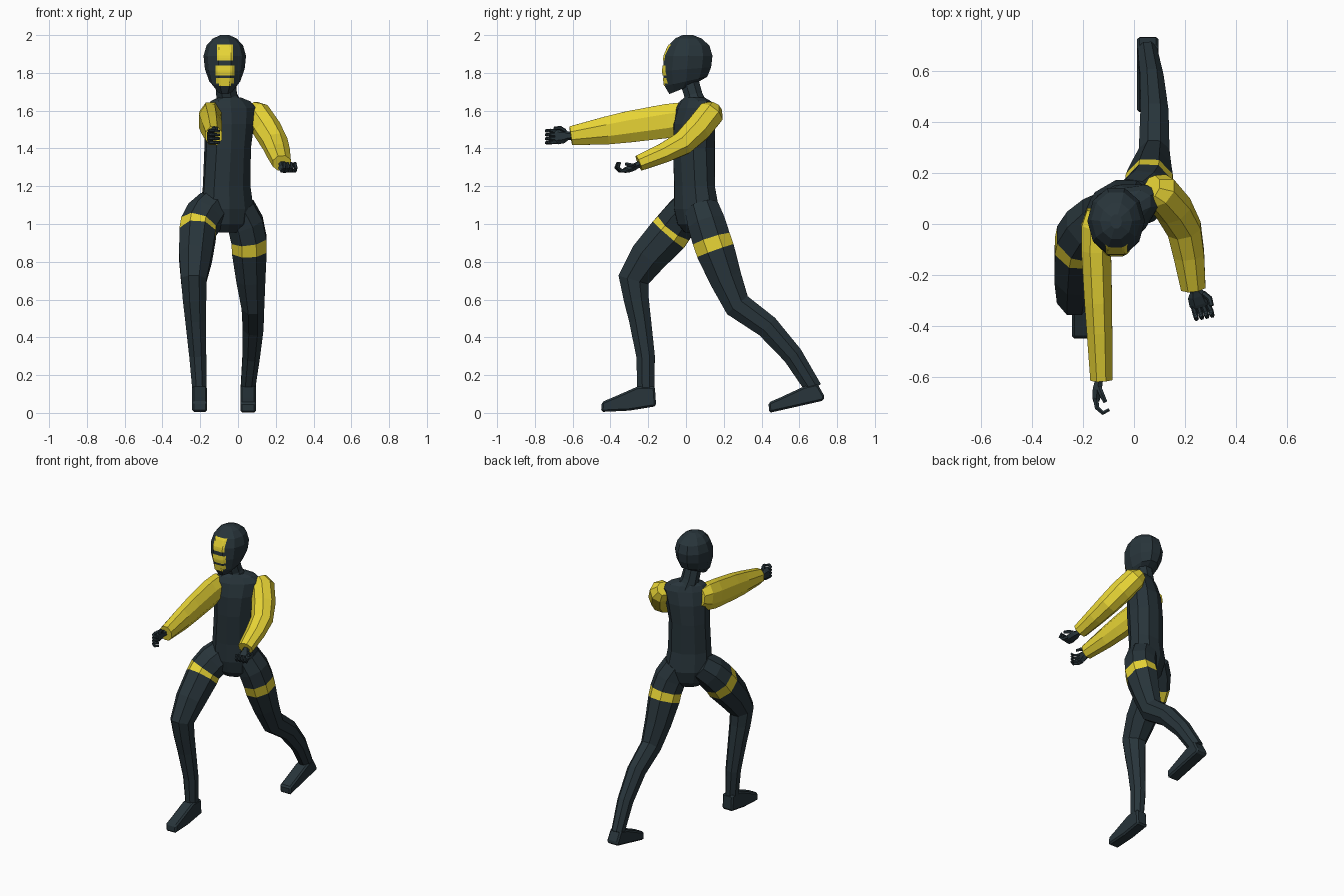
import bpy, bmesh, math
from mathutils import Vector as V
from mathutils.bvhtree import BVHTree

if "Cube" in bpy.data.objects:
    bpy.data.objects.remove(bpy.data.objects["Cube"])


def mat(name, col):
    m = bpy.data.materials.new(name)
    m.diffuse_color = (*col, 1)
    m.use_nodes = True
    m.node_tree.nodes["Principled BSDF"].inputs["Base Color"].default_value = m.diffuse_color
    return m


DARK = mat("dark slate", (0.021, 0.035, 0.043))
YELLOW = mat("bright yellow", (1.0, 0.82, 0.045))


def finish(bm, name, mats):
    bmesh.ops.recalc_face_normals(bm, faces=bm.faces)
    me = bpy.data.meshes.new(name)
    bm.to_mesh(me)
    bm.free()
    for m in mats:
        me.materials.append(m)
    ob = bpy.data.objects.new(name, me)
    bpy.context.collection.objects.link(ob)
    return ob


def loft(name, rings, n, mats, band=None):
    """rings: (centre, u axis, v axis), axes scaled to the half widths"""
    bm = bmesh.new()
    k = 1 / math.cos(math.pi / n)
    loops = []
    for c, u, v in rings:
        ang = [-math.pi / 2 + math.pi / n + 2 * math.pi * i / n for i in range(n)]
        loops.append([bm.verts.new(c + k * (u * math.cos(a) + v * math.sin(a))) for a in ang])
    for s in range(len(loops) - 1):
        a, b = loops[s], loops[s + 1]
        for i in range(n):
            j = (i + 1) % n
            f = bm.faces.new((a[i], a[j], b[j], b[i]))
            if s == band:
                f.material_index = 1
    bm.faces.new(loops[0])
    bm.faces.new(loops[-1])
    return finish(bm, name, mats)


def limb(name, pts, mats, band=None, n=8, side=(1, 0, 0)):
    """pts: x, y, z, half width along side, half width across"""
    ps = [V(p[:3]) for p in pts]
    rings = []
    for i, p in enumerate(pts):
        t = (ps[min(i + 1, len(ps) - 1)] - ps[max(i - 1, 0)]).normalized()
        u = V(side)
        u = (u - t * u.dot(t)).normalized()
        rings.append((ps[i], u * p[3], t.cross(u) * p[4]))
    return loft(name, rings, n, mats, band)


# torso, turned about 30 degrees towards +x
tu = V((math.cos(math.radians(30)), math.sin(math.radians(30)), 0))
tv = V((-tu.y, tu.x, 0))
torso = [(-.06, .05, .955, .07, .05), (-.055, .055, 1.0, .125, .09), (-.058, .055, 1.08, .145, .108),
         (-.06, .045, 1.2, .13, .098), (-.055, .042, 1.4, .123, .105), (-.045, .045, 1.53, .135, .1),
         (-.035, .05, 1.615, .145, .078), (-.04, .05, 1.65, .115, .062), (-.045, .045, 1.67, .06, .05)]
loft("torso", [(V(p[:3]), tu * p[3], tv * p[4]) for p in torso], 10, [DARK])

# neck and head
limb("neck", [(-.045, .055, 1.62, .065, .06), (-.06, .04, 1.68, .055, .048),
              (-.068, .01, 1.78, .052, .05)], [DARK])
head_rings = [(1.715, -.02, .045, .068, .4), (1.755, 0, .078, .113, .22), (1.82, .005, .1, .128, .08),
              (1.89, .012, .107, .128, 0), (1.945, .016, .092, .108, 0),
              (1.982, .012, .06, .07, 0), (2.0, .01, .022, .028, 0)]
head = loft("head", [(V((-.07, cy, z)), V((hx, 0, 0)), V((0, hy, hy * s)))
                     for z, cy, hx, hy, s in head_rings], 10, [DARK])

# face markings: thin plates laid over the front of the head
src = bmesh.new()
src.from_mesh(head.data)
tree = BVHTree.FromBMesh(src)
src.free()


def marking(name, x0, x1, z0, z1, nx=8, nz=6):
    bm = bmesh.new()
    grid = []
    for j in range(nz + 1):
        row = []
        for i in range(nx + 1):
            x, z = x0 + (x1 - x0) * i / nx, z0 + (z1 - z0) * j / nz
            hit = tree.ray_cast(V((x, -1, z)), V((0, 1, 0)))[0]
            row.append(bm.verts.new((x, hit.y - .004, z)))
        grid.append(row)
    for j in range(nz):
        for i in range(nx):
            bm.faces.new((grid[j][i], grid[j][i + 1], grid[j + 1][i + 1], grid[j + 1][i]))
    ob = finish(bm, name, [YELLOW])
    ob.data.update()
    if ob.data.polygons[0].normal.y > 0:
        ob.data.flip_normals()


marking("brow_marking", -.112, -.026, 1.865, 1.95)
marking("middle_marking", -.12, -.018, 1.787, 1.84)
marking("lower_marking", -.116, -.022, 1.745, 1.772)
marking("chin_marking", -.1, -.038, 1.73, 1.745)

# sleeves
limb("straight_sleeve", [(-.13, .045, 1.57, .055, .06), (-.145, -.01, 1.56, .06, .085),
                         (-.148, -.1, 1.545, .058, .09), (-.14, -.3, 1.515, .054, .083),
                         (-.135, -.42, 1.495, .05, .074), (-.128, -.61, 1.467, .043, .05)], [YELLOW])
limb("bent_sleeve", [(.07, .145, 1.615, .04, .045), (.1, .13, 1.585, .066, .07),
                     (.155, .06, 1.5, .07, .07), (.197, -.02, 1.425, .066, .062),
                     (.215, -.12, 1.375, .06, .052), (.232, -.25, 1.322, .048, .042)], [YELLOW])


# hands with curled fingers
def hand(name, wrist, d, side, curl):
    w, d, s, c = V(wrist), V(d).normalized(), V(side).normalized(), V(curl).normalized()

    def part(label, pts):
        limb(name + label, [(*(w + d * a + s * b + c * e), r, q) for a, b, e, r, q in pts],
             [DARK], n=6, side=side)

    part("_palm", [(-.03, 0, 0, .018, .016), (.015, 0, 0, .02, .016), (.035, 0, 0, .033, .018),
                   (.07, 0, .002, .037, .016), (.085, 0, .004, .033, .012)])
    for i in range(4):
        b = (i - 1.5) * .019
        part("_finger_%d" % (i + 1), [(.075, b, 0, .009, .01), (.11, b * 1.1, .012, .009, .009),
                                      (.128, b * 1.1, .038, .008, .008), (.113, b, .06, .006, .006)])
    part("_thumb", [(.03, .025, .005, .01, .01), (.055, .043, .02, .01, .01),
                    (.085, .042, .04, .008, .008)])


hand("forward_hand", (-.137, -.61, 1.468), (-.18, -1, -.05), (0, 0, 1), (1, -.1, 0))
hand("lower_hand", (.237, -.25, 1.315), (.3, -.85, -.42), (1, .2, 0), (0, -.15, 1))

# legs with a yellow band round each thigh
limb("front_leg", [(-.125, .035, 1.1, .09, .09), (-.175, -.015, 1.045, .1, .1),
                   (-.208, -.06, .987, .097, .104), (-.214, -.092, .945, .096, .108),
                   (-.225, -.2, .825, .087, .098), (-.234, -.278, .705, .068, .082),
                   (-.23, -.263, .6, .062, .066), (-.224, -.243, .49, .055, .058),
                   (-.213, -.214, .3, .045, .049), (-.203, -.212, .1, .037, .045)],
     [DARK, YELLOW], band=2)
limb("rear_leg", [(.0, .085, 1.08, .09, .09), (.04, .11, 1.0, .095, .1),
                  (.058, .135, .918, .093, .102), (.06, .156, .858, .092, .102),
                  (.068, .21, .71, .077, .086), (.079, .272, .57, .06, .072),
                  (.08, .43, .457, .055, .062), (.07, .565, .305, .046, .053),
                  (.052, .675, .13, .038, .045)], [DARK, YELLOW], band=2)


# shoes: side profile pulled out sideways, edges bevelled
def shoe(name, x, w, prof):
    bm = bmesh.new()
    a = [bm.verts.new((x - w, y, z)) for y, z in prof]
    b = [bm.verts.new((x + w, y, z)) for y, z in prof]
    n = len(prof)
    bm.faces.new(a)
    bm.faces.new(b)
    for i in range(n):
        bm.faces.new((a[i], a[(i + 1) % n], b[(i + 1) % n], b[i]))
    ob = finish(bm, name, [DARK])
    m = ob.modifiers.new("bevel", "BEVEL")
    m.width = .01
    m.segments = 1


shoe("front_shoe", -.203, .04, [(-.45, .005), (-.445, .058), (-.38, .085), (-.255, .14),
                                (-.165, .14), (-.158, .035), (-.3, .012)])
shoe("rear_shoe", .054, .042, [(.44, 0), (.437, .055), (.5, .082), (.625, .14),
                               (.695, .155), (.735, .085), (.728, .065)])
